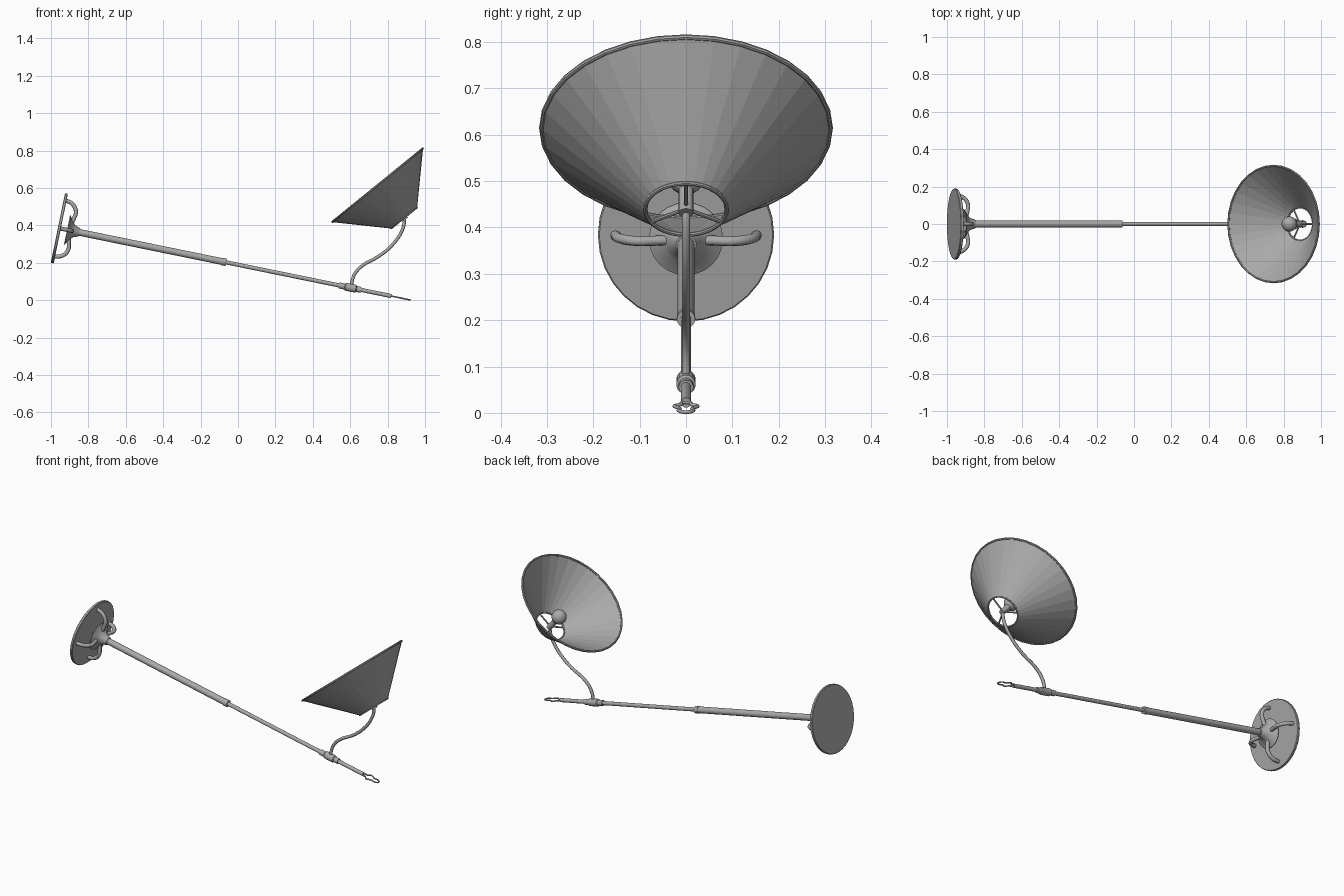
import bpy, bmesh, math
from mathutils import Matrix, Vector

cube = bpy.data.objects.get("Cube")
if cube:
    bpy.data.objects.remove(cube)

grey = bpy.data.materials.new("satin_grey")
grey.use_nodes = True
COLOUR = (0.4, 0.4, 0.4, 1)
grey.diffuse_color = COLOUR
grey.node_tree.nodes["Principled BSDF"].inputs["Base Color"].default_value = COLOUR


def frame(origin, axis):
    """Local z runs along the axis, local y stays on world y."""
    z = Vector(axis).normalized()
    y = Vector((0, 1, 0))
    x = y.cross(z)
    m = Matrix((x, y, z)).transposed().to_4x4()
    m.translation = origin
    return m


def finish(obj, m, smooth):
    bpy.context.collection.objects.link(obj)
    obj.matrix_world = m
    obj.data.materials.append(grey)
    if smooth:
        bpy.ops.object.select_all(action='DESELECT')
        obj.select_set(True)
        bpy.context.view_layer.objects.active = obj
        bpy.ops.object.shade_smooth_by_angle(angle=math.radians(35))
    return obj


def lathe(name, profile, m, sides=32, smooth=False, closed=False):
    """Revolve (radius, height) points around local z."""
    bm = bmesh.new()
    pts = [bm.verts.new((r, 0, h)) for r, h in profile]
    edges = [bm.edges.new(p) for p in zip(pts, pts[1:])]
    if closed:
        edges.append(bm.edges.new((pts[-1], pts[0])))
    bmesh.ops.spin(bm, geom=pts + edges, cent=(0, 0, 0), axis=(0, 0, 1),
                   angle=math.tau, steps=sides, use_duplicate=False)
    bmesh.ops.remove_doubles(bm, verts=bm.verts, dist=0.0002)
    bmesh.ops.recalc_face_normals(bm, faces=bm.faces)
    me = bpy.data.meshes.new(name)
    bm.to_mesh(me)
    bm.free()
    return finish(bpy.data.objects.new(name, me), m, smooth)


def rod(name, r, start, end, m, sides=16):
    return lathe(name, [(0, start), (r, start), (r, end), (0, end)], m, sides, True)


def tube(name, points, r, m, cyclic=False):
    cu = bpy.data.curves.new(name, 'CURVE')
    cu.dimensions = '3D'
    cu.bevel_depth = r
    cu.bevel_resolution = 2
    cu.resolution_u = 6
    cu.use_fill_caps = True
    sp = cu.splines.new('BEZIER')
    sp.bezier_points.add(len(points) - 1)
    for bp, p in zip(sp.bezier_points, points):
        bp.co = p
        bp.handle_left_type = bp.handle_right_type = 'AUTO'
    sp.use_cyclic_u = cyclic
    return finish(bpy.data.objects.new(name, cu), m, False)


# Base disc, flared collar and four arched legs
pole = frame((-0.963, 0, 0.386), (0.98, 0, -0.2))
lathe("base_disc", [(0, 0), (0.187, 0), (0.19, 0.003), (0.19, 0.013),
                    (0.187, 0.016), (0, 0.016)], pole)
lathe("base_flare", [(0, 0.07), (0.03, 0.064), (0.08, 0.05), (0.08, 0.054),
                     (0.05, 0.07), (0.032, 0.09), (0.022, 0.118), (0, 0.118)],
      pole, 24, True)
rod("base_stem", 0.01, 0.01, 0.08, pole)
for i in range(4):
    turn = Matrix.Rotation(i * math.pi / 2, 4, 'Z')
    tube("base_leg", [(0.153, 0, 0.012), (0.142, 0, 0.05), (0.105, 0, 0.077),
                      (0.07, 0, 0.074), (0.035, 0, 0.066)], 0.011, pole @ turn)

# Two-stage pole with its sleeves
rod("lower_pole", 0.018, 0.1, 0.9, pole)
rod("pole_collar", 0.02, 0.895, 0.918, pole)
rod("upper_pole", 0.011, 0.9, 1.82, pole)
lathe("arm_clamp", [(0, 1.535), (0.016, 1.535), (0.016, 1.565), (0.021, 1.57),
                    (0.021, 1.625), (0.016, 1.63), (0.016, 1.655), (0, 1.655)],
      pole, 16, True)

# Looped wire finial
half = [(0.008, 1.82), (0.011, 1.84), (0.025, 1.856), (0.019, 1.872),
        (0.013, 1.885), (0.016, 1.905)]
loop = [(0, y, u) for y, u in half] + [(0, 0, 1.922)]
loop += [(0, -y, u) for y, u in reversed(half)]
tube("finial_loop", loop, 0.004, pole, True)

# Curved arm from the clamp to the shade
arm = [(0.605, 0.07), (0.615, 0.12), (0.632, 0.152), (0.665, 0.185), (0.757, 0.238),
       (0.826, 0.297), (0.874, 0.366), (0.889, 0.415), (0.888, 0.44)]
tube("curved_arm", [(x, 0, z) for x, z in arm], 0.009, Matrix())

# Conical shade with rolled rims
shade = frame((0.888, 0, 0.44), (-0.63, 0, 0.777))
lathe("shade", [(0.09, 0), (0.313, 0.225), (0.309, 0.225), (0.086, 0)], shade, 32, closed=True)
for name, r, h, w in (("shade_rim", 0.311, 0.225, 0.006), ("shade_neck_ring", 0.088, 0, 0.005)):
    ring = [(r + w * math.cos(a), h + w * math.sin(a))
            for a in (i * math.tau / 8 for i in range(8))]
    lathe(name, ring, shade, 32, closed=True)

# Three spokes, socket and bulb
for i in range(3):
    spoke = shade @ Matrix.Rotation(i * math.tau / 3, 4, 'Z') @ Matrix.Rotation(math.pi / 2, 4, 'Y')
    rod("shade_spoke", 0.0045, 0, 0.088, spoke, 8)
rod("bulb_socket", 0.016, -0.012, 0.055, shade)
bulb = [(0.014, 0.05)] + [(0.041 * math.sin(a), 0.092 - 0.041 * math.cos(a))
                          for a in (math.pi * i / 10 for i in range(2, 11))]
lathe("bulb", bulb, shade, 20, True)
